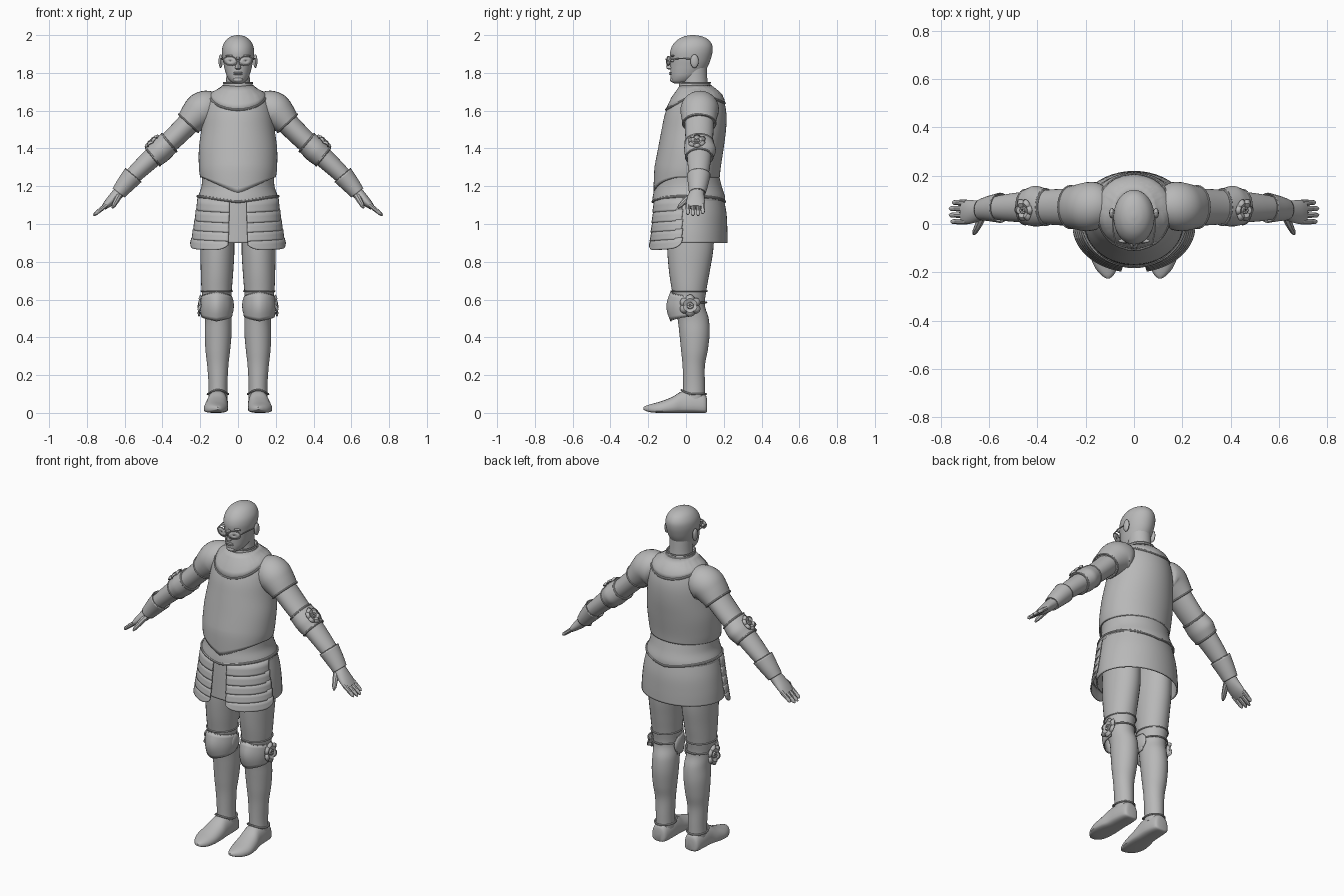
import bpy, bmesh, math
from mathutils import Vector as V

if "Cube" in bpy.data.objects:
    bpy.data.objects.remove(bpy.data.objects["Cube"])

TAU = 2 * math.pi
steel = bpy.data.materials.new("plain_grey")
steel.diffuse_color = (0.48, 0.48, 0.48, 1)
steel.use_nodes = True
steel.node_tree.nodes["Principled BSDF"].inputs["Base Color"].default_value = steel.diffuse_color


def make(name, rings, wrap=True, closed=False, caps=False, mirror=False, thick=0):
    """Skin a list of equal point rows into one smooth object."""
    bm = bmesh.new()
    rows = [[bm.verts.new(p) for p in r] for r in rings]
    n, m = len(rows[0]), len(rows)
    for i in range(m if closed else m - 1):
        a, b = rows[i], rows[(i + 1) % m]
        for j in range(n if wrap else n - 1):
            k = (j + 1) % n
            bm.faces.new((a[j], a[k], b[k], b[j]))
    if caps:
        bm.faces.new(rows[0])
        bm.faces.new(rows[-1])
    bmesh.ops.recalc_face_normals(bm, faces=bm.faces)
    me = bpy.data.meshes.new(name)
    bm.to_mesh(me)
    bm.free()
    me.materials.append(steel)
    ob = bpy.data.objects.new(name, me)
    bpy.context.collection.objects.link(ob)
    if thick:
        s = ob.modifiers.new("thickness", "SOLIDIFY")
        s.thickness, s.offset = thick, 0
    if mirror:
        ob.modifiers.new("other_side", "MIRROR")
    return ob


def spline(rows, steps=5):
    """Catmull-Rom interpolation of number tuples."""
    out = []
    for i in range(len(rows) - 1):
        a, b, c, d = (rows[max(0, min(len(rows) - 1, i + k))] for k in (-1, 0, 1, 2))
        for s in range(steps):
            t = s / steps
            out.append(tuple(q + .5 * t * (r - p + t * (2*p - 5*q + 4*r - s4 + t * (3*(q - r) + s4 - p)))
                             for p, q, r, s4 in zip(a, b, c, d)))
    return out + [tuple(rows[-1])]


def oval(row, n=40, cx=0):
    """Level section from (z, half width, front y, back y)."""
    z, rx, yf, yb = row[:4]
    return [V((cx + rx * math.cos(TAU * j / n), (yf + yb) / 2 + (yb - yf) / 2 * math.sin(TAU * j / n), z))
            for j in range(n)]


def on_surface(rows, angle, z, grow=0.0):
    """Point on a body made of level sections."""
    dense = spline(rows, 8)
    row = min(dense, key=lambda r: abs(r[0] - z))
    _, rx, yf, yb = row
    return V(((rx + grow) * math.cos(angle), (yf + yb) / 2 + ((yb - yf) / 2 + grow) * math.sin(angle), z))


def tube(name, pts, r, closed=False, mirror=False, n=8):
    """Round bar along a path; r is one radius or one per point."""
    pts = [V(p) for p in pts]
    m, rings = len(pts), []
    for i, p in enumerate(pts):
        t = (pts[(i + 1) % m] - pts[i - 1]) if closed else (pts[min(i + 1, m - 1)] - pts[max(i - 1, 0)])
        u = t.cross(V((.11, .23, 1))).normalized()
        w = t.cross(u).normalized()
        rad = r[i] if isinstance(r, (list, tuple)) else r
        rings.append([p + rad * (u * math.cos(TAU * j / n) + w * math.sin(TAU * j / n)) for j in range(n)])
    return make(name, rings, closed=closed, caps=not closed, mirror=mirror)


def limb_rings(rows, n=28, steps=5):
    """Sections across an arm from (x, y, z, height radius, depth radius)."""
    d, rings = spline(rows, steps), []
    for i, (x, y, z, rv, ry) in enumerate(d):
        a, b = d[max(i - 1, 0)], d[min(i + 1, len(d) - 1)]
        up = V((a[2] - b[2], 0, b[0] - a[0])).normalized()
        rings.append([V((x, y, z)) + up * rv * math.cos(TAU * j / n) + V((0, ry * math.sin(TAU * j / n), 0))
                      for j in range(n)])
    return rings


def blob(name, c, size, mirror=False):
    """Ellipsoid."""
    rings = [[V((c[0] + size[0] * math.sin(a) * math.cos(TAU * j / 16),
                 c[1] + size[1] * math.sin(a) * math.sin(TAU * j / 16), c[2] + size[2] * math.cos(a)))
              for j in range(16)] for a in [.05 + (math.pi - .1) * i / 10 for i in range(11)]]
    return make(name, rings, caps=True, mirror=mirror)


def rosette(name, c, normal, R):
    """Fluted six-petal disc with a raised boss."""
    c, nrm = V(c), V(normal).normalized()
    u = nrm.cross(V((0, 1, 0))).normalized()
    w = nrm.cross(u)
    rings = []
    for f, h in ((.08, .016), (.25, .013), (.3, .004), (.65, .010), (1, 0)):
        ring = []
        for j in range(48):
            a = TAU * j / 48
            petal = abs(math.cos(3 * a))
            ring.append(c + (u * math.cos(a) + w * math.sin(a)) * R * f * (1 - .2 * f * (1 - petal))
                        + nrm * (h + .008 * f * petal))
        rings.append(ring)
    return make(name, rings, mirror=True, thick=.006)


# Head and neck
head = [(1.743, .02, -.06, 0), (1.755, .04, -.078, .04), (1.78, .058, -.082, .075), (1.81, .068, -.083, .10),
        (1.84, .075, -.083, .118), (1.87, .081, -.083, .13), (1.91, .085, -.084, .14), (1.945, .08, -.072, .139),
        (1.975, .062, -.045, .12), (1.993, .036, -.01, .085), (2.0, .008, .025, .045)]
make("head", [oval(r) for r in spline(head)], caps=True)
make("neck", [oval(r) for r in spline([(1.65, .08, -.03, .13), (1.74, .064, -.022, .115), (1.83, .062, -.02, .11)])])
make("nose", [[V((0, -.082, z)) + V((w * math.cos(TAU * j / 12), d * math.sin(TAU * j / 12), 0)) for j in range(12)]
              for z, w, d in ((1.817, .008, .010), (1.824, .017, .021), (1.836, .013, .023), (1.86, .008, .012),
                              (1.885, .007, .006))], caps=True)
for nm, z in (("upper_lip", 1.801), ("lower_lip", 1.793)):
    blob(nm, (0, -.08, z), (.024, .010, .005))
blob("chin", (0, -.068, 1.764), (.026, .017, .015))
blob("eye", (.036, -.072, 1.866), (.016, .010, .009), True)
blob("brow", (.038, -.07, 1.890), (.028, .009, .006), True)
blob("ear", (.092, .045, 1.862), (.011, .022, .036), True)

# Spectacles
rim = [V((.041 + .035 * math.cos(a), -.103 + .010 * (1 + math.cos(a)), 1.863 + .024 * math.sin(a)
          + .004 * math.cos(a) * abs(math.cos(a)))) for a in [TAU * j / 28 for j in range(28)]]
mid = V((.041, -.096, 1.863))
make("spectacle_lens", [rim, [p.lerp(mid, .97) for p in rim]], mirror=True, thick=.003)
tube("spectacle_rim", rim, .003, True, True, 6)
tube("spectacle_bridge", [(-.01, -.104, 1.87), (0, -.107, 1.873), (.01, -.104, 1.87)], .003)
tube("spectacle_arm", [(.075, -.085, 1.872), (.086, -.03, 1.876), (.09, .04, 1.874), (.088, .06, 1.85)],
     .003, mirror=True)

# Cuirass with pointed lower front edge
torso = [(1.25, .197, -.168, .175), (1.30, .203, -.163, .18), (1.40, .203, -.144, .195), (1.50, .19, -.125, .208),
         (1.58, .18, -.108, .21), (1.64, .165, -.085, .20), (1.69, .138, -.055, .18), (1.715, .095, -.036, .15),
         (1.735, .072, -.024, .125)]
shell = [oval(r, 64) for r in spline(torso)]
for k in range(5):
    for p in shell[k]:
        if p.y < 0:
            p.z -= .085 * (1 - k / 5) * max(0, 1 - abs(p.x) / .19)
make("cuirass", shell, thick=.008)
tube("cuirass_edge", shell[0], .004, True)

# Neckline rope, gorget and collar rings
ang = [TAU * j / 72 for j in range(72)]
dip = [1.69 - (.085 if math.sin(a) < 0 else .05) * abs(math.sin(a)) ** 1.4 for a in ang]
tube("neckline_rope", [on_surface(torso, a, z, .005) for a, z in zip(ang, dip)], .006, True)
make("gorget", [[on_surface(torso, a, z + (1.733 - z) * f, .006) for a, z in zip(ang, dip)]
                for f in (0, .25, .5, .75, 1)], thick=.004)
make("collar", [oval(r) for r in ((1.70, .079, -.035, .135), (1.735, .073, -.032, .125), (1.748, .075, -.034, .127))],
     thick=.008)
tube("collar_rim", oval((1.748, .075, -.034, .127)), .005, True)

# Waist plate, rope and skirt
waist = [(1.125, .213, -.176, .205), (1.15, .207, -.172, .202), (1.20, .19, -.162, .186), (1.27, .188, -.155, .168)]
fauld = [oval(r, 48) for r in spline(waist)]
for p in fauld[0]:
    p.z += .03 * abs(p.x) / .213 - .008
make("waist_plate", fauld, thick=.006)
tube("waist_rope", fauld[0], .007, True)
skirt = [(.90, .236, -.165, .216), (.97, .232, -.163, .215), (1.06, .220, -.16, .21), (1.15, .198, -.155, .192)]
make("skirt", [oval(r, 48) for r in spline(skirt)], thick=.008)

# Thigh guards of five overlapping lames
edges = (1.12, 1.06, 1.005, .955, .908, .858)
for i in range(5):
    top, low = edges[i] + .008, edges[i + 1]
    rows = []
    for f in (0, .5, .85, 1):
        row = []
        for j in range(21):
            u = j / 20
            a = math.radians(-78 + 74 * u)
            g = .010 * i * .8 + .007 * f
            z = top + (low - top) * f + .012 * u
            if i == 4:
                z += .03 * f * abs(2 * u - 1) ** 5
            row.append(V(((.212 + g) * math.cos(a), -.004 + (.165 + g * .6) * math.sin(a) - .006 * f, z)))
        rows.append(row)
    make("thigh_guard_lame", rows, wrap=False, mirror=True, thick=.007)

# Shoulder caps and arms
cap = limb_rings([(.13, .075, 1.605, .085, .085), (.155, .075, 1.608, .097, .098), (.19, .072, 1.602, .097, .102),
                  (.225, .07, 1.572, .086, .096), (.262, .07, 1.533, .070, .087)])
make("shoulder_cap", cap, caps=True, mirror=True)
tube("shoulder_cap_rim", cap[-1], .005, True, True)
make("arm", limb_rings([(.20, .07, 1.595, .062, .075), (.255, .07, 1.54, .060, .077), (.33, .07, 1.465, .057, .074),
                        (.40, .07, 1.40, .054, .068), (.45, .07, 1.355, .053, .064), (.52, .068, 1.29, .048, .057),
                        (.58, .066, 1.23, .042, .047), (.63, .062, 1.165, .034, .038)]), caps=True, mirror=True)

# Elbow guard
cop = limb_rings([(.365, .07, 1.43, .060, .073), (.385, .072, 1.413, .062, .078), (.41, .074, 1.39, .064, .082),
                  (.432, .072, 1.37, .061, .076), (.45, .07, 1.355, .058, .070)], steps=3)
make("elbow_guard", cop, mirror=True, thick=.005)
for end in (0, -1):
    tube("elbow_guard_rim", cop[end], .006, True, True)
rosette("elbow_rosette", (.452, .058, 1.433), (.68, -.1, .73), .048)

# Gauntlets
cuff = limb_rings([(.555, .067, 1.258, .054, .060), (.60, .064, 1.205, .045, .050), (.632, .06, 1.165, .037, .042)])
make("gauntlet_cuff", cuff, mirror=True, thick=.005)
tube("cuff_rim", cuff[0], .003, True, True)
make("palm", limb_rings([(.62, .06, 1.178, .032, .036), (.65, .053, 1.146, .030, .044), (.685, .05, 1.112, .023, .050),
                         (.712, .05, 1.087, .014, .046)]), caps=True, mirror=True)
for y, reach in ((.010, .9), (.037, 1), (.064, 1), (.089, .82)):
    tube("finger", [(.695, y, 1.102), (.695 + .035 * reach, y, 1.102 - .028 * reach),
                    (.695 + .062 * reach, y, 1.102 - .050 * reach), (.695 + .07 * reach, y, 1.102 - .058 * reach)],
         (.013, .012, .010, .004), mirror=True)
tube("thumb", [(.630, .030, 1.150), (.645, -.005, 1.122), (.658, -.030, 1.098), (.664, -.043, 1.085)],
     (.018, .015, .012, .005), mirror=True)

# Legs: (z, half width, front, back, centre x)
leg = [(1.06, .083, -.10, .15, .11), (.88, .090, -.10, .146, .109), (.75, .086, -.09, .126, .111),
       (.65, .080, -.075, .108, .113), (.57, .072, -.062, .10, .111), (.50, .070, -.045, .12, .104),
       (.42, .071, -.035, .125, .105), (.33, .065, -.026, .115, .107), (.25, .056, -.018, .10, .107),
       (.15, .050, -.015, .10, .106), (.07, .050, -.015, .10, .106)]
make("leg", [oval(r, 32, r[4]) for r in spline(leg)], caps=True, mirror=True)
rim = oval((.645, .082, -.078, .112), 32, .113)
tube("thigh_plate_rim", rim, .004, True, True)

# Knee guard with central ridge and peaked outline
rows = []
for i in range(9):
    v, row = i / 8, []
    for j in range(25):
        u = j / 12 - 1
        a = math.radians(-90 + 100 * u)
        half = .075 - .028 * abs(u)
        bulge = .012 * math.sin(math.pi * v) + .008 * max(0, 1 - abs(u) * 3) * math.sin(math.pi * v)
        row.append(V((.113 + (.079 + bulge * .5) * math.cos(a),
                      .018 + (.098 + bulge) * math.sin(a), .563 + half * (1 - 2 * v))))
    rows.append(row)
make("knee_guard", rows, wrap=False, mirror=True, thick=.007)
for nm, row in (("knee_guard_top_rim", rows[0]), ("knee_guard_lower_rim", rows[-1])):
    tube(nm, row, .004, mirror=True, n=6)
tube("knee_strap", oval((.585, .078, -.07, .108), 32, .112), .005, True, True)
rosette("knee_rosette", (.194, .022, .567), (1, 0, .08), .058)
blob("knee_inner_plate", (.034, .02, .567), (.012, .04, .045), True)

# Pointed shoes: (y, centre x, half width, top, sole)
shoe = [(.112, .107, .025, .065, .008), (.10, .107, .045, .098, 0), (.04, .107, .054, .118, 0),
        (-.02, .109, .056, .115, 0), (-.07, .114, .062, .086, 0), (-.13, .118, .062, .062, 0),
        (-.18, .115, .047, .048, .002), (-.212, .110, .025, .038, .010), (-.226, .108, .006, .030, .018)]
rings = []
for y, cx, w, t, b in spline(shoe, 4):
    ring = []
    for j in range(24):
        c, s = math.cos(TAU * j / 24), math.sin(TAU * j / 24)
        base = b + (t - b) * .35
        z = base + (t - base) * s if s > 0 else base - (base - b) * abs(s) ** .5
        ring.append(V((cx + w * math.copysign(abs(c) ** .8, c), y, max(z, 0))))
    rings.append(ring)
make("shoe", rings, caps=True, mirror=True)
ankle = oval((.10, .055, -.024, .106), 32, .106)
for p in ankle:
    p.z += .022 * max(0, (.04 - p.y) / .065) ** 2
tube("ankle_rim", ankle, .005, True, True)

# Shading
bpy.ops.object.select_all(action='SELECT')
bpy.context.view_layer.objects.active = bpy.data.objects["head"]
bpy.ops.object.shade_smooth_by_angle(angle=math.radians(40))
